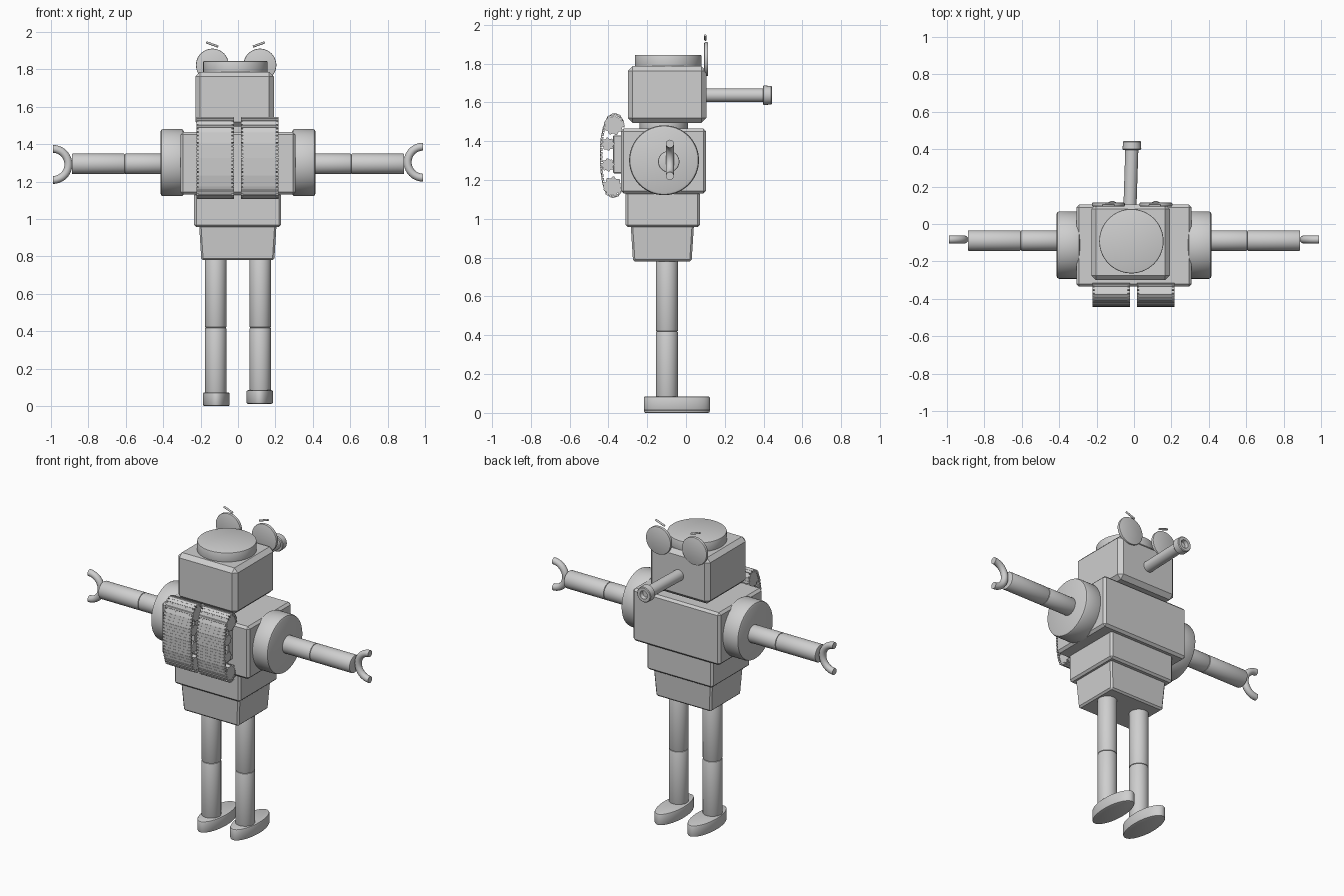
import bpy, bmesh, math
from mathutils import Vector, Matrix

if "Cube" in bpy.data.objects:
    bpy.data.objects.remove(bpy.data.objects["Cube"])

grey = bpy.data.materials.new("light grey")
grey.diffuse_color = (0.62, 0.62, 0.62, 1)
grey.use_nodes = True
grey.node_tree.nodes["Principled BSDF"].inputs["Base Color"].default_value = grey.diffuse_color


def finish(name, bm):
    bmesh.ops.recalc_face_normals(bm, faces=bm.faces)
    me = bpy.data.meshes.new(name)
    bm.to_mesh(me)
    bm.free()
    me.materials.append(grey)
    ob = bpy.data.objects.new(name, me)
    bpy.context.collection.objects.link(ob)
    return ob


def bevel_sharp(bm, width, segs=1):
    edges = [e for e in bm.edges if len(e.link_faces) == 2 and e.calc_face_angle(0) > 0.7]
    if width:
        bmesh.ops.bevel(bm, geom=edges, offset=width, segments=segs, affect='EDGES', profile=0.5)


def box(name, x, y, z, bevel=0.012, taper=0.0):
    """Bevelled box between limits; taper pulls the bottom in."""
    bm = bmesh.new()
    bmesh.ops.create_cube(bm, size=1)
    for v in bm.verts:
        t = taper if v.co.z < 0 else 0
        sx, sy = x[1] - x[0] - 2 * t, y[1] - y[0] - 2 * t
        v.co = Vector((sum(x) / 2 + v.co.x * sx, sum(y) / 2 + v.co.y * sy,
                       sum(z) / 2 + v.co.z * (z[1] - z[0])))
    bevel_sharp(bm, bevel)
    return finish(name, bm)


def rod(name, a, b, r, bevel=0.006, sides=40, squash=1.0, segs=2):
    """Cylinder from a to b; squash scales local y of the section."""
    a, b = Vector(a), Vector(b)
    bm = bmesh.new()
    bmesh.ops.create_cone(bm, cap_ends=True, segments=sides, radius1=r, radius2=r,
                          depth=(b - a).length)
    bmesh.ops.scale(bm, vec=(1, squash, 1), verts=bm.verts)
    bevel_sharp(bm, bevel, segs)
    rot = Vector((0, 0, 1)).rotation_difference(b - a).to_matrix().to_4x4()
    bmesh.ops.transform(bm, matrix=Matrix.Translation((a + b) / 2) @ rot, verts=bm.verts)
    return finish(name, bm)


def prism(name, outline, x0, x1):
    """Extrude a (y, z) outline along x."""
    bm = bmesh.new()
    f = bm.faces.new([bm.verts.new((x0, y, z)) for y, z in outline])
    ext = bmesh.ops.extrude_face_region(bm, geom=[f])
    bmesh.ops.translate(bm, vec=(x1 - x0, 0, 0),
                        verts=[g for g in ext["geom"] if isinstance(g, bmesh.types.BMVert)])
    return finish(name, bm)


# Body and head
box("head", (-0.228, 0.192), (-0.30, 0.105), (1.495, 1.787), 0.025)
rod("hat", (-0.014, -0.092, 1.77), (-0.014, -0.092, 1.845), 0.172, 0.006, 64)
rod("neck", (0, -0.115, 1.44), (0, -0.115, 1.52), 0.125)
box("torso", (-0.308, 0.308), (-0.335, 0.103), (1.13, 1.465), 0.014)
box("waist", (-0.235, 0.23), (-0.312, 0.072), (0.957, 1.14), 0.012)
box("pelvis", (-0.208, 0.206), (-0.285, 0.041), (0.78, 0.97), 0.01, 0.012)

# Nose tube with a hollow end cap
rod("nose", (-0.022, 0.08, 1.637), (-0.011, 0.42, 1.637), 0.035, 0)
cap = [(0.0, 0.42), (0.022, 0.42), (0.026, 0.443), (0.044, 0.443), (0.048, 0.439),
       (0.05, 0.40), (0.046, 0.396), (0.0, 0.396)]
bm = bmesh.new()
ring = [bm.verts.new((r - 0.011, y, 1.637)) for r, y in cap]
edges = [bm.edges.new(p) for p in zip(ring, ring[1:])]
bmesh.ops.spin(bm, geom=ring + edges, cent=(-0.011, 0, 1.637), axis=(0, 1, 0),
               angle=math.tau, steps=40)
bmesh.ops.remove_doubles(bm, verts=bm.verts, dist=0.0005)
finish("nose_cap", bm)

# Eyes and brows
for side, ex, bx in ((-1, -0.137, -0.138), (1, 0.117, 0.112)):
    rod("eye", (ex, 0.094, 1.823), (ex, 0.114, 1.823), 0.088, 0.005, 48)
    rod("eyebrow", (bx - side * 0.032, 0.1, 1.922), (bx + side * 0.032, 0.1, 1.945), 0.006, 0.002, 12)

for s in (-1, 1):
    # Shoulders and arms
    cz = 1.295 if s < 0 else 1.30
    rod("shoulder", (s * 0.29, -0.113, 1.302), (s * 0.414, -0.113, 1.302), 0.18, 0.014, 64)
    rod("upper_arm", (s * 0.40, -0.089, 1.295), (s * 0.606, -0.089, 1.295), 0.055)
    rod("forearm", (s * 0.606, -0.089, 1.295), (s * 0.888, -0.089, 1.295), 0.055)

    # Claw: half ring opening outward
    bm = bmesh.new()
    n, k, rows = 28, 14, []
    for i in range(n + 1):
        t = math.pi * (-0.5 + i / n)
        row = []
        for j in range(k):
            p = math.tau * j / k
            rad = 0.083 + 0.021 * math.cos(p)
            row.append(bm.verts.new((s * (0.99 - rad * math.cos(t)),
                                     -0.083 + 0.021 * math.sin(p),
                                     (1.292 if s < 0 else 1.304) + rad * math.sin(t))))
        rows.append(row)
    for a, b in zip(rows, rows[1:]):
        for j in range(k):
            bm.faces.new((a[j], a[(j + 1) % k], b[(j + 1) % k], b[j]))
    bm.faces.new(rows[0])
    bm.faces.new(rows[-1])
    finish("claw", bm)

    # Legs and oval feet
    lx = s * 0.119
    dz = 0.0 if s < 0 else 0.012
    rod("thigh", (lx, -0.098, 0.42), (lx, -0.098, 0.80), 0.057)
    rod("shin", (lx, -0.098, 0.06), (lx, -0.098, 0.42), 0.057)
    rod("foot", (s * 0.116, -0.047, dz), (s * 0.116, -0.047, 0.073 + dz), 0.071, 0.008, 64, 0.17 / 0.071)

# Tracked back unit: path of the belt in (y, z)
ctrl = [(-0.322, 1.47), (-0.325, 1.50), (-0.342, 1.53), (-0.372, 1.541), (-0.402, 1.522),
        (-0.425, 1.465), (-0.436, 1.40), (-0.438, 1.32), (-0.435, 1.24), (-0.424, 1.175),
        (-0.408, 1.13), (-0.38, 1.112), (-0.35, 1.122), (-0.332, 1.15), (-0.328, 1.18)]
ctrl = [Vector(c) for c in ctrl]
lengths = [(b - a).length for a, b in zip(ctrl, ctrl[1:])]


def along(d):
    for a, b, l in zip(ctrl, ctrl[1:], lengths):
        if d <= l:
            return a.lerp(b, d / l), (b - a).normalized()
        d -= l
    return ctrl[-1], (ctrl[-1] - ctrl[-2]).normalized()


def gear(y, z, r, teeth):
    pts = []
    for i in range(teeth * 4):
        a = math.tau * i / (teeth * 4)
        rr = r if i % 4 < 2 else r * 0.84
        pts.append((y + rr * math.cos(a), z + rr * math.sin(a)))
    return pts


for x0, x1 in ((-0.222, -0.022), (0.016, 0.216)):
    # Thin belt under the slats
    belt = [along(sum(lengths) * i / 60) for i in range(61)]
    outer = [p for p, t in belt]
    inner = [p - Vector((t.y, -t.x)) * -0.005 for p, t in belt]
    prism("track_belt", [tuple(p) for p in outer + inner[::-1]], x0 + 0.012, x1 - 0.012)
    # Slats
    count = 34
    for i in range(count):
        p, t = along(sum(lengths) * (i + 0.5) / count)
        nrm = Vector((t.y, -t.x))
        h = 0.0072
        prism("track_slat", [tuple(p + t * u * h + nrm * v) for u, v in
                             ((-1, -0.007), (1, -0.007), (1, 0.006), (-1, 0.006))], x0, x1)
    # Toothed wheels
    for y, z, r, teeth in ((-0.372, 1.483, 0.052, 9), (-0.402, 1.385, 0.034, 8),
                           (-0.402, 1.278, 0.034, 8), (-0.378, 1.168, 0.050, 9)):
        prism("track_wheel", gear(y, z, r, teeth), x0 + 0.004, x1 - 0.004)
    box("track_mount", (x0 + 0.02, x1 - 0.02), (-0.375, -0.32), (1.235, 1.43), 0.004)

# Smooth round parts, keep edges sharp
bpy.ops.object.select_all(action='SELECT')
bpy.context.view_layer.objects.active = bpy.context.selected_objects[0]
bpy.ops.object.shade_smooth_by_angle(angle=math.radians(30))
